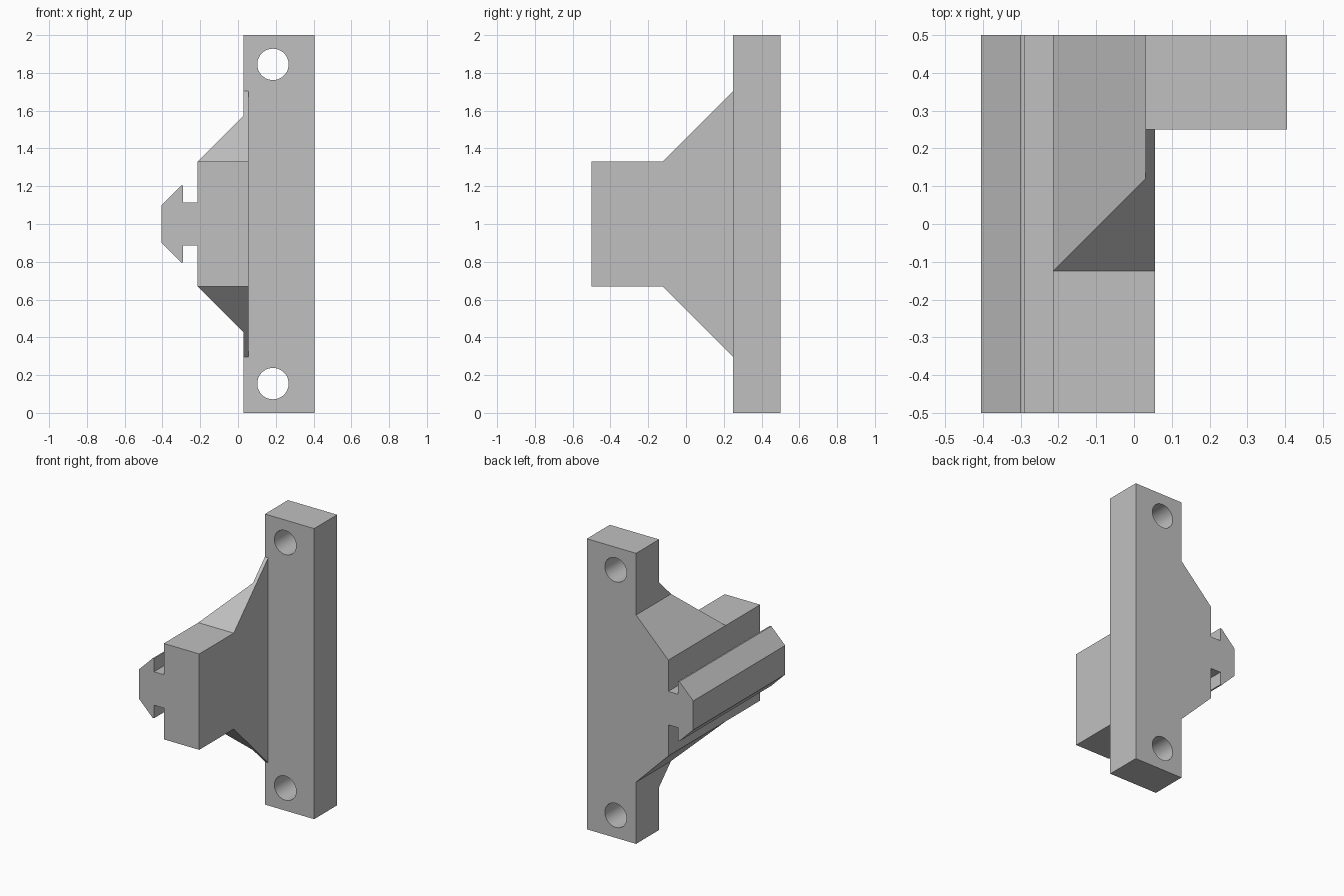
import bpy
import bmesh
import math

cube = bpy.data.objects.get("Cube")
if cube:
    bpy.data.objects.remove(cube, do_unlink=True)

grey = bpy.data.materials.new("mid_grey")
grey.use_nodes = True
grey.diffuse_color = (0.53, 0.53, 0.53, 1)
grey.node_tree.nodes["Principled BSDF"].inputs["Base Color"].default_value = grey.diffuse_color


def prism(name, upper, place, start, end):
    """Mirror an upper half outline about z = 1 and extrude it along one axis."""
    outline = upper + [(a, 2 - z) for a, z in reversed(upper)]
    bm = bmesh.new()
    face = bm.faces.new([bm.verts.new(place(a, start, z)) for a, z in outline])
    moved = bmesh.ops.extrude_face_region(bm, geom=[face])["geom"]
    shift = place(0, end - start, 0)
    bmesh.ops.translate(bm, vec=shift, verts=[v for v in moved if isinstance(v, bmesh.types.BMVert)])
    bmesh.ops.recalc_face_normals(bm, faces=bm.faces)
    mesh = bpy.data.meshes.new(name)
    bm.to_mesh(mesh)
    bm.free()
    mesh.materials.append(grey)
    obj = bpy.data.objects.new(name, mesh)
    bpy.context.collection.objects.link(obj)
    return obj


def combine(target, tool, operation):
    """Apply a boolean and remove the tool object."""
    mod = target.modifiers.new(operation.lower(), "BOOLEAN")
    mod.operation, mod.solver, mod.object = operation, "EXACT", tool
    bpy.context.view_layer.objects.active = target
    bpy.ops.object.modifier_apply(modifier=mod.name)
    bpy.data.objects.remove(tool, do_unlink=True)


def along_y(a, depth, z):
    return (a, depth, z)


def along_x(a, depth, z):
    return (depth, a, z)


# Rail and flared body, outlined from the front
bracket = prism("rail_bracket", [
    (-0.405, 1.10), (-0.30, 1.205), (-0.29, 1.205), (-0.29, 1.115),
    (-0.215, 1.115), (-0.215, 1.33), (0.03, 1.575), (0.03, 1.8), (0.055, 1.8),
], along_y, -0.5, 0.5)

# Taper of the body, outlined from the side
taper = prism("taper", [(-0.6, 1.33), (-0.125, 1.33), (0.25, 1.705), (0.6, 1.705)],
              along_x, -0.6, 0.3)
combine(bracket, taper, "INTERSECT")

# Mounting plate
plate = prism("mounting_plate", [(0.03, 2), (0.405, 2)], along_y, 0.25, 0.5)
combine(bracket, plate, "UNION")

# Screw holes
for z in (0.155, 1.845):
    bpy.ops.mesh.primitive_cylinder_add(vertices=48, radius=0.083, depth=1,
                                        location=(0.185, 0.375, z),
                                        rotation=(math.pi / 2, 0, 0))
    drill = bpy.context.object
    drill.data.materials.append(grey)
    combine(bracket, drill, "DIFFERENCE")

# Crisp flat faces with smooth hole walls
bpy.ops.object.select_all(action="DESELECT")
bracket.select_set(True)
bpy.context.view_layer.objects.active = bracket
bpy.ops.object.shade_smooth_by_angle(angle=math.radians(30))
